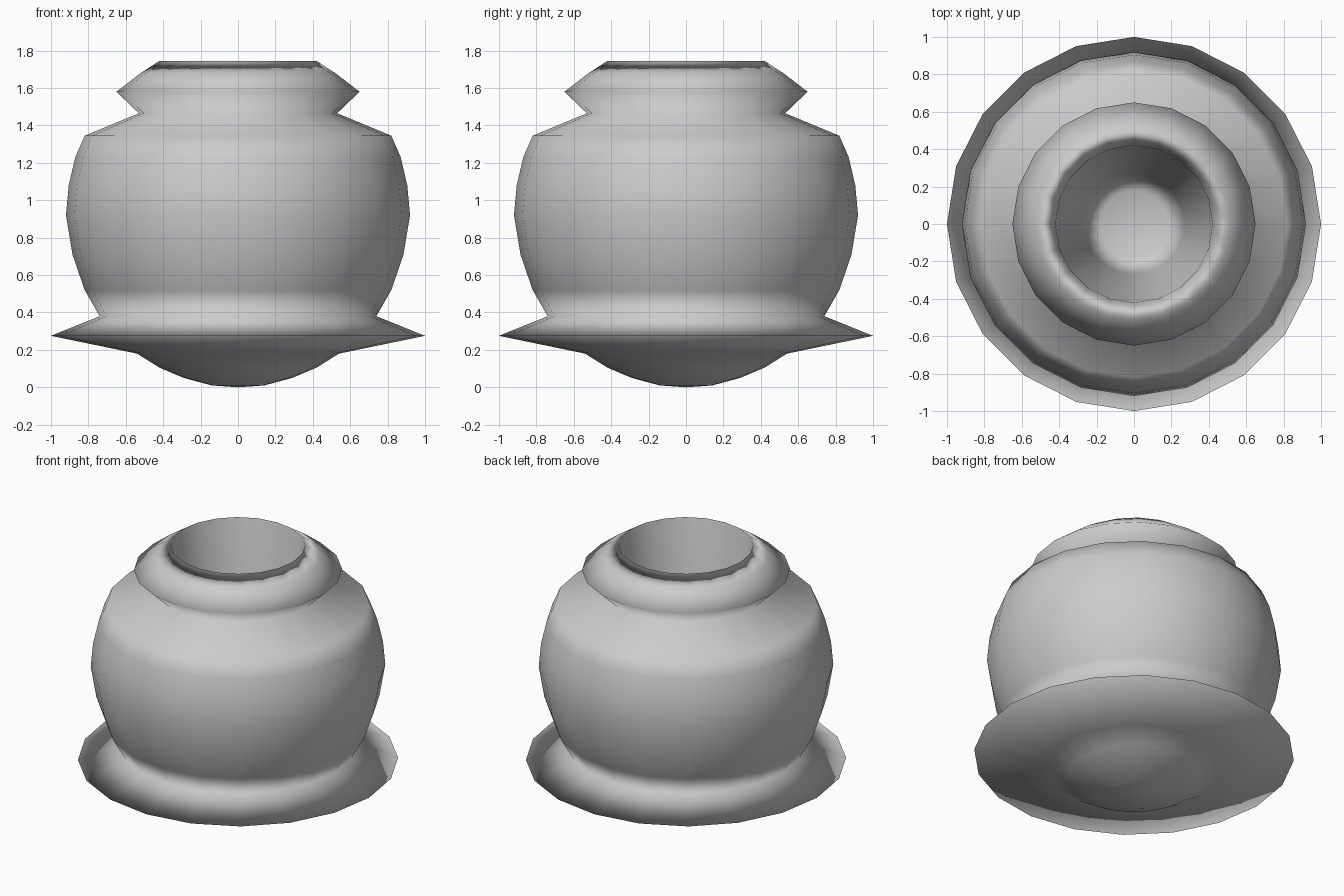
import bpy
import bmesh
import math

SIDES = 20

# Remove the default cube
cube = bpy.data.objects.get("Cube")
if cube:
    bpy.data.objects.remove(cube, do_unlink=True)

# Single clay colour
clay = bpy.data.materials.new("grey_clay")
clay.use_nodes = True
colour = (0.6, 0.6, 0.6, 1.0)
clay.diffuse_color = colour
clay.node_tree.nodes["Principled BSDF"].inputs["Base Color"].default_value = colour


def lathe(name, profile):
    """Spin a (radius, height) profile around z into a smooth closed solid."""
    bm = bmesh.new()
    verts = [bm.verts.new((r, 0, z)) for r, z in profile]
    edges = [bm.edges.new(pair) for pair in zip(verts, verts[1:])]
    bmesh.ops.spin(bm, geom=verts + edges, cent=(0, 0, 0), axis=(0, 0, 1),
                   angle=math.tau, steps=SIDES, use_merge=True)
    bmesh.ops.remove_doubles(bm, verts=bm.verts, dist=0.0005)
    bmesh.ops.recalc_face_normals(bm, faces=bm.faces)
    for face in bm.faces:
        face.smooth = True
    mesh = bpy.data.meshes.new(name)
    bm.to_mesh(mesh)
    bm.free()
    mesh.materials.append(clay)
    obj = bpy.data.objects.new(name, mesh)
    bpy.context.collection.objects.link(obj)
    return obj


# Rounded base and wide flared foot
foot = [(0, 0), (0.14, 0.01), (0.29, 0.05), (0.42, 0.105), (0.54, 0.18), (1, 0.275)]
# Round belly rising from the crease above the foot
belly = [(0.74, 0.38), (0.82, 0.52), (0.885, 0.71), (0.92, 0.92),
         (0.905, 1.08), (0.87, 1.23), (0.82, 1.345)]
# Pinched neck, collar and narrow rim
neck = [(0.53, 1.465), (0.65, 1.58), (0.52, 1.68), (0.42, 1.745)]
# Tapered inner well with a small floor
well = [(0.27, 0.2), (0.18, 0.16), (0, 0.15)]

pot = lathe("pot", foot + belly + neck + well)

# Larger faces lead the shading, which softens the rim and foot
shading = pot.modifiers.new("soft_shading", 'WEIGHTED_NORMAL')
shading.mode = 'FACE_AREA'
